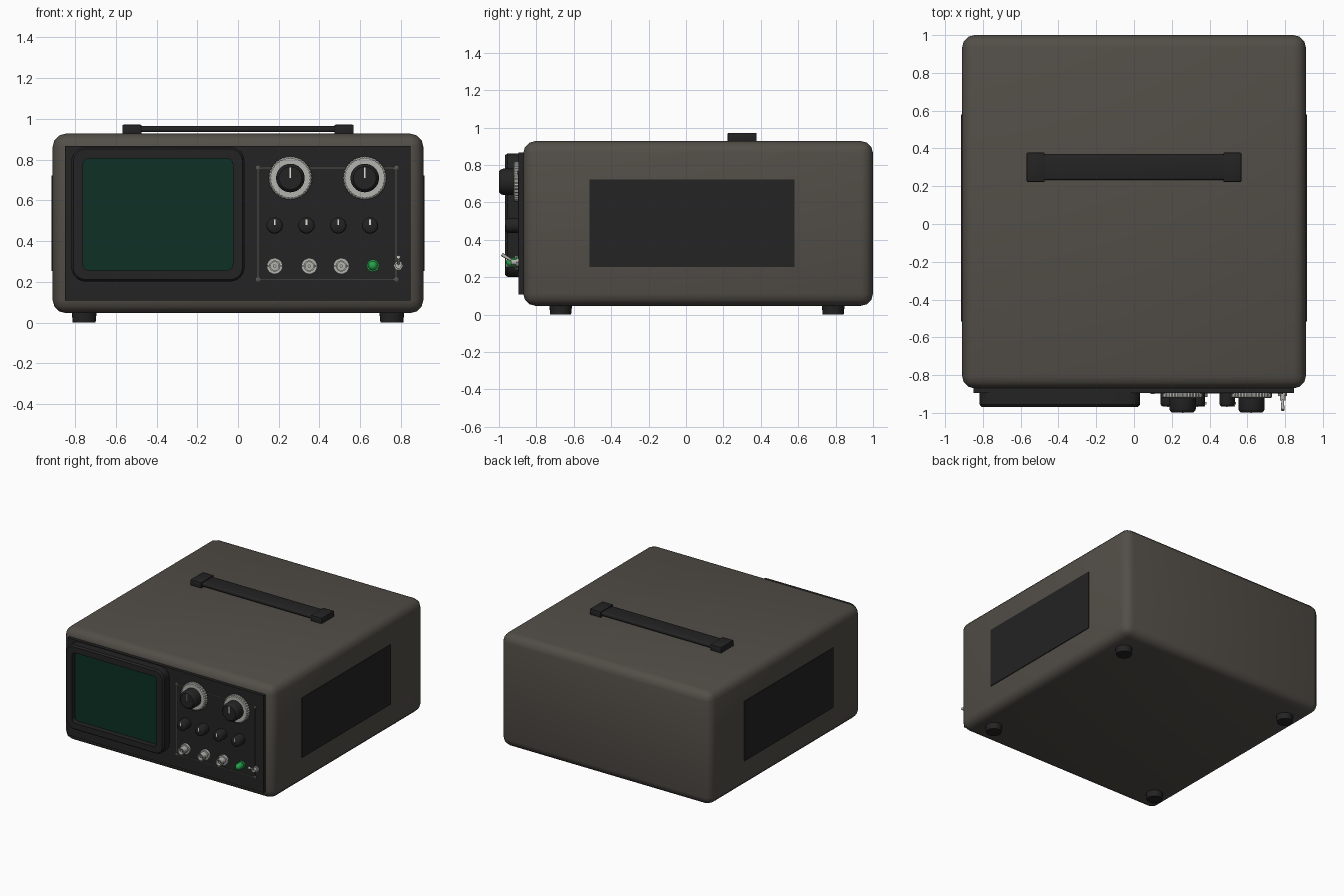
import bpy, bmesh, math
from mathutils import Vector, Matrix

cube = bpy.data.objects.get("Cube")
if cube:
    bpy.data.objects.remove(cube)


def material(name, rgb):
    m = bpy.data.materials.new(name)
    m.use_nodes = True
    m.diffuse_color = (*rgb, 1)
    m.node_tree.nodes["Principled BSDF"].inputs["Base Color"].default_value = (*rgb, 1)
    return m


TAUPE = material("taupe_case", (0.085, 0.076, 0.064))
BLACK = material("black_plastic", (0.017, 0.017, 0.017))
SCREEN = material("dark_green_glass", (0.004, 0.03, 0.018))
SILVER = material("silver_metal", (0.45, 0.45, 0.42))
WHITE = material("white_mark", (0.75, 0.75, 0.72))
GREEN = material("green_lamp", (0.02, 0.35, 0.07))
GREY = material("grey_line", (0.09, 0.09, 0.08))

FACE = -0.895  # front surface of the panel


def finish(bm, name, mat, smooth=True, angle=40):
    bmesh.ops.recalc_face_normals(bm, faces=bm.faces)
    mesh = bpy.data.meshes.new(name)
    bm.to_mesh(mesh)
    bm.free()
    mesh.materials.append(mat)
    ob = bpy.data.objects.new(name, mesh)
    bpy.context.collection.objects.link(ob)
    if smooth:
        bpy.ops.object.select_all(action="DESELECT")
        ob.select_set(True)
        bpy.context.view_layer.objects.active = ob
        bpy.ops.object.shade_smooth_by_angle(angle=math.radians(angle))
    return ob


def box(name, mat, x, y, z, bevel=0, segments=2, angle=40):
    """Box given by its (low, high) range on each axis."""
    bm = bmesh.new()
    bmesh.ops.create_cube(bm, size=1)
    for v in bm.verts:
        v.co = [a + (b - a) * (c + 0.5) for (a, b), c in zip((x, y, z), v.co)]
    if bevel:
        bmesh.ops.bevel(bm, geom=bm.edges[:], offset=bevel, segments=segments,
                        profile=0.5, affect="EDGES")
    return finish(bm, name, mat, bevel > 0, angle)


def turned(name, mat, x, z, profile, sides=32, scallop=0):
    """Lathe facing the front; profile is (radius, distance out of the panel)."""
    bm = bmesh.new()
    rings = []
    for r, d in profile:
        ring = []
        for i in range(sides):
            a = math.tau * i / sides
            rr = r - scallop * (i % 2)
            ring.append(bm.verts.new((x + rr * math.cos(a), FACE - d, z + rr * math.sin(a))))
        rings.append(ring)
    for lo, hi in zip(rings, rings[1:]):
        for i in range(sides):
            j = (i + 1) % sides
            bm.faces.new((lo[i], lo[j], hi[j], hi[i]))
    bm.faces.new(rings[0])
    bm.faces.new(rings[-1])
    return finish(bm, name, mat, not scallop)


def rounded(cx, cz, w, h, r, n=6):
    """Outline of a rounded rectangle."""
    pts = []
    for q, (sx, sz) in enumerate(((1, 1), (-1, 1), (-1, -1), (1, -1))):
        for i in range(n + 1):
            a = (q + i / n) * math.pi / 2
            pts.append((cx + sx * (w / 2 - r) + r * math.cos(a),
                        cz + sz * (h / 2 - r) + r * math.sin(a)))
    return pts


def frame(name, mat, stages):
    """Skin a sequence of (outline, y) loops of equal length, open in the middle."""
    bm = bmesh.new()
    loops = [[bm.verts.new((px, y, pz)) for px, pz in pts] for pts, y in stages]
    for a, b in zip(loops, loops[1:]):
        for i in range(len(a)):
            j = (i + 1) % len(a)
            bm.faces.new((a[i], a[j], b[j], b[i]))
    return finish(bm, name, mat, angle=30)


# Case, front panel, side vents
box("case", TAUPE, (-0.91, 0.91), (-0.87, 1), (0.047, 0.928), 0.065, 3, 60)
box("front_panel", BLACK, (-0.85, 0.847), (FACE, -0.85), (0.108, 0.867))
for side, name in ((-1, "right"), (1, "left")):
    box(name + "_vent", BLACK, sorted((side * 0.9, side * 0.916)), (-0.515, 0.58), (0.255, 0.722))

# Feet
for fx in (-0.755, 0.755):
    for fy in (-0.67, 0.787):
        bm = bmesh.new()
        bmesh.ops.create_cone(bm, cap_ends=True, segments=24, radius1=0.056, radius2=0.062,
                              depth=0.06, matrix=Matrix.Translation((fx, fy, 0.03)))
        finish(bm, "foot", BLACK)

# Carrying handle
box("handle_grip", BLACK, (-0.49, 0.49), (0.232, 0.368), (0.935, 0.965), 0.012, 3)
for side in (-1, 1):
    box("handle_end", BLACK, sorted((side * 0.473, side * 0.568)), (0.222, 0.378), (0.92, 0.972), 0.006, 2)

# Screen and bezel
SX, SZ = -0.393, 0.532
outer = rounded(SX, SZ, 0.85, 0.66, 0.07)
lip = rounded(SX, SZ, 0.83, 0.64, 0.06)
inner = rounded(SX, SZ, 0.735, 0.55, 0.03)
frame("screen_bezel", BLACK, [(outer, -0.88), (outer, -0.955), (lip, -0.968), (inner, -0.968), (inner, -0.89)])
bm = bmesh.new()
bm.faces.new([bm.verts.new((px, -0.925, pz)) for px, pz in rounded(SX, SZ, 0.737, 0.552, 0.03)])
bmesh.ops.solidify(bm, geom=bm.faces[:], thickness=0.01)
finish(bm, "screen_glass", SCREEN, False)

# Thin outline around the controls, with a screw at each corner
outline_out = rounded(0.437, 0.485, 0.682, 0.552, 0.02)
outline_in = rounded(0.437, 0.485, 0.674, 0.544, 0.016)
frame("control_outline", GREY, [(outline_out, FACE), (outline_out, FACE - 0.003),
                                (outline_in, FACE - 0.003), (outline_in, FACE)])
for x in (0.098, 0.777):
    for z in (0.212, 0.76):
        turned("panel_screw", GREY, x, z, [(0.011, 0), (0.011, 0.004), (0.007, 0.006)], 12)

# Large dials: notched silver skirt, tapered knob, pointer
for x in (0.257, 0.622):
    turned("dial_skirt", SILVER, x, 0.71, [(0.108, 0), (0.108, 0.022), (0.1, 0.027)], 72, 0.005)
    turned("dial_knob", BLACK, x, 0.71, [(0.07, 0.02), (0.07, 0.083), (0.066, 0.095), (0.056, 0.104)], 40)
    box("dial_pointer", WHITE, (x - 0.004, x + 0.004), (-1, -0.995), (0.71, 0.762))

# Small knobs
for x in (0.18, 0.336, 0.492, 0.648):
    turned("small_knob", BLACK, x, 0.477, [(0.04, 0), (0.04, 0.055), (0.036, 0.066), (0.03, 0.07)], 28)
    box("small_knob_pointer", WHITE, (x - 0.004, x + 0.004), (-0.968, -0.964), (0.48, 0.506))

# Input sockets with stepped rings and a hollow end
for x in (0.18, 0.35, 0.507):
    turned("socket", SILVER, x, 0.278, [
        (0.039, 0), (0.039, 0.02), (0.027, 0.02), (0.027, 0.07), (0.02, 0.07),
        (0.02, 0.04), (0.008, 0.04), (0.008, 0.06)], 28)
    for side in (-1, 1):
        box("socket_lug", SILVER, sorted((x + side * 0.02, x + side * 0.034)), (-0.955, -0.943), (0.273, 0.283))

# Power lamp
turned("lamp_base", GREEN, 0.662, 0.28, [(0.03, 0), (0.03, 0.015), (0.025, 0.015)], 24)
turned("lamp", GREEN, 0.662, 0.28, [(0.024, 0.01), (0.024, 0.045), (0.021, 0.055), (0.014, 0.063), (0.005, 0.067)], 24)

# Toggle switch: nut, collar and tilted lever
turned("switch_nut", SILVER, 0.787, 0.28, [(0.024, 0), (0.024, 0.015)], 6)
turned("switch_collar", SILVER, 0.787, 0.28, [(0.015, 0.01), (0.015, 0.04)], 20)
start, end = Vector((0.787, -0.925, 0.285)), Vector((0.787, -0.985, 0.322))
bm = bmesh.new()
turn = (end - start).to_track_quat("Z", "Y").to_matrix().to_4x4()
bmesh.ops.create_cone(bm, cap_ends=True, segments=16, radius1=0.006, radius2=0.01,
                      depth=(end - start).length, matrix=Matrix.Translation((start + end) / 2) @ turn)
finish(bm, "switch_lever", SILVER)
